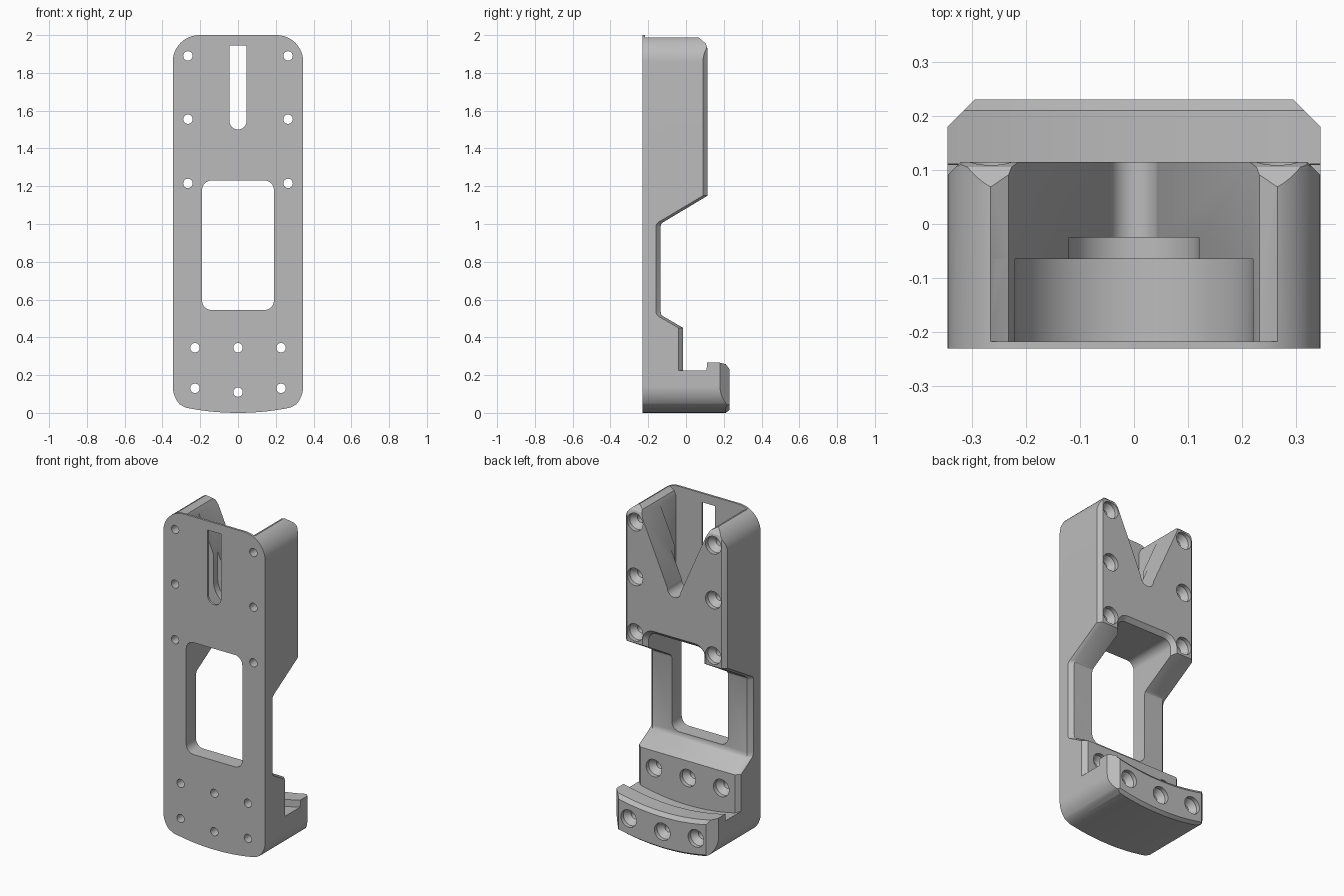
import bpy, bmesh
from math import sin, cos, radians, sqrt

cube = bpy.data.objects.get("Cube")
if cube:
    bpy.data.objects.remove(cube)

grey = bpy.data.materials.new("light_grey")
grey.use_nodes = True
colour = (0.5, 0.5, 0.5, 1)
grey.diffuse_color = colour
grey.node_tree.nodes["Principled BSDF"].inputs["Base Color"].default_value = colour


def loft(name, rings):
    """Skin a closed solid through rings with equal point counts."""
    bm = bmesh.new()
    rows = [[bm.verts.new(p) for p in ring] for ring in rings]
    n = len(rows[0])
    for a, b in zip(rows, rows[1:]):
        for i in range(n):
            j = (i + 1) % n
            bm.faces.new((a[i], a[j], b[j], b[i]))
    bm.faces.new(rows[0])
    bm.faces.new(rows[-1])
    bmesh.ops.recalc_face_normals(bm, faces=bm.faces)
    mesh = bpy.data.meshes.new(name)
    bm.to_mesh(mesh)
    bm.free()
    mesh.materials.append(grey)
    obj = bpy.data.objects.new(name, mesh)
    bpy.context.collection.objects.link(obj)
    return obj


def at_y(profile, y):
    return [(x, y, z) for x, z in profile]


def prism(name, profile, y0, y1):
    return loft(name, [at_y(profile, y0), at_y(profile, y1)])


def combine(target, tool, operation):
    bpy.context.view_layer.objects.active = target
    mod = target.modifiers.new("cut", 'BOOLEAN')
    mod.operation, mod.object, mod.solver = operation, tool, 'EXACT'
    bpy.ops.object.modifier_apply(modifier=mod.name)
    bpy.data.objects.remove(tool)


def cut(target, tool):
    combine(target, tool, 'DIFFERENCE')


def arc(cx, cz, r, a0, a1, steps=12):
    angles = [radians(a0 + (a1 - a0) * i / steps) for i in range(steps + 1)]
    return [(cx + r * cos(a), cz + r * sin(a)) for a in angles]


def mirrored(half):
    """Close a right-hand profile with its reflection."""
    return half + [(-x, z) for x, z in reversed(half)]


def rounded_rect(x, z0, z1, r, grow=0):
    r2 = r + grow
    return mirrored(arc(x - r, z0 + r, r2, -90, 0, 8) + arc(x - r, z1 - r, r2, 0, 90, 8))


def u_shape(r, rest, cz=1.545):
    return mirrored(arc(0, cz, r, -88, 0, 16) + rest)


# Main body: side profile with chamfered long rear edges
back = [(-0.015, -0.1), (-0.015, 0.45), (-0.122, 0.512), (-0.131, 0.522), (-0.135, 0.54),
        (-0.135, 0.985), (-0.131, 1.0), (-0.12, 1.01), (0.115, 1.15),
        (0.115, 1.925), (0.105, 1.955), (0.07, 1.985), (0.0, 2.05)]


def side_ring(x, inset):
    return [(x, -0.23, -0.1)] + [(x, y - inset, z) for y, z in back] + [(x, -0.23, 2.05)]


body = loft("mounting_bracket", [side_ring(-0.365, 0.045), side_ring(-0.32, 0),
                                 side_ring(0.32, 0), side_ring(0.365, 0.045)])

# Foot with curved floor and raised rim
R = 1.39


def bow(x):
    return R - sqrt(R * R - x * x)


def foot_ring(y, top, bottom):
    xs = [-0.36 + 0.03 * i for i in range(25)]
    return at_y([(x, bow(x) + bottom) for x in xs] + [(x, bow(x) + top) for x in reversed(xs)], y)


foot = loft("foot", [foot_ring(-0.1, 0.18, -0.03), foot_ring(0.109, 0.18, -0.03),
                     foot_ring(0.111, 0.222, -0.03), foot_ring(0.17, 0.222, -0.03),
                     foot_ring(0.21, 0.222, 0), foot_ring(0.23, 0.2, 0.015)])
for s in (1, -1):
    corner = [(0.365, 0.16), (0.275, 0.25), (0.365, 0.25)]
    cut(foot, loft("corner_cutter", [[(s * x, y, z) for x, y in corner] for z in (-0.2, 0.5)]))
combine(body, foot, 'UNION')

# Front outline: rounded corners and bowed bottom edge
bottom = [(0.308 * i / 10, bow(0.308 * i / 10)) for i in range(1, 10)]
outline = mirrored(bottom + arc(0.205, 0.14, 0.14, -43, 0) + arc(0.205, 1.86, 0.14, 0, 90))
combine(body, prism("outline_cutter", outline, -0.3, 0.3), 'INTERSECT')

# Window, with a chamfer where it breaks the rear face
window = (0.19, 0.545, 1.23, 0.05)
cut(body, prism("window_cutter", rounded_rect(*window), -0.3, 0.3))
cut(body, loft("window_chamfer", [at_y(rounded_rect(*window), 0.09),
                                  at_y(rounded_rect(*window, 0.05), 0.14)]))

# Stepped pocket, V opening and front slot
flare = [(0.22, 1.94), (0.232, 1.967), (0.265, 1.986), (0.3, 2.02), (0.3, 2.1)]
cut(body, prism("pocket_cutter", u_shape(0.22, flare), -0.217, -0.065))
cut(body, prism("step_cutter", u_shape(0.12, [(0.12, 2.1)]), -0.21, -0.025))
cut(body, prism("v_cutter", u_shape(0.045, flare), -0.2, 0.2))
cut(body, prism("slot_cutter", u_shape(0.045, [(0.045, 1.945)]), -0.3, -0.15))

# Countersunk screw holes: x, z and the rear surface they enter
holes = [(s * 0.265, z, 0.115) for s in (-1, 1) for z in (1.215, 1.555, 1.89)]
holes += [(s * 0.228, 0.345, -0.015) for s in (-1, 0, 1)]
holes += [(s * 0.228, 0.11 + 0.02 * abs(s), 0.23) for s in (-1, 0, 1)]
for x, z, y in holes:
    steps = ((-0.3, 0.025), (y - 0.06, 0.025), (y - 0.025, 0.053), (y + 0.06, 0.053))
    cut(body, loft("screw_cutter", [at_y(arc(x, z, r, 0, 345, 23), d) for d, r in steps]))

# Soft shading on the curved walls only
bpy.ops.object.select_all(action='DESELECT')
body.select_set(True)
bpy.context.view_layer.objects.active = body
bpy.ops.object.shade_smooth_by_angle(angle=radians(30))
